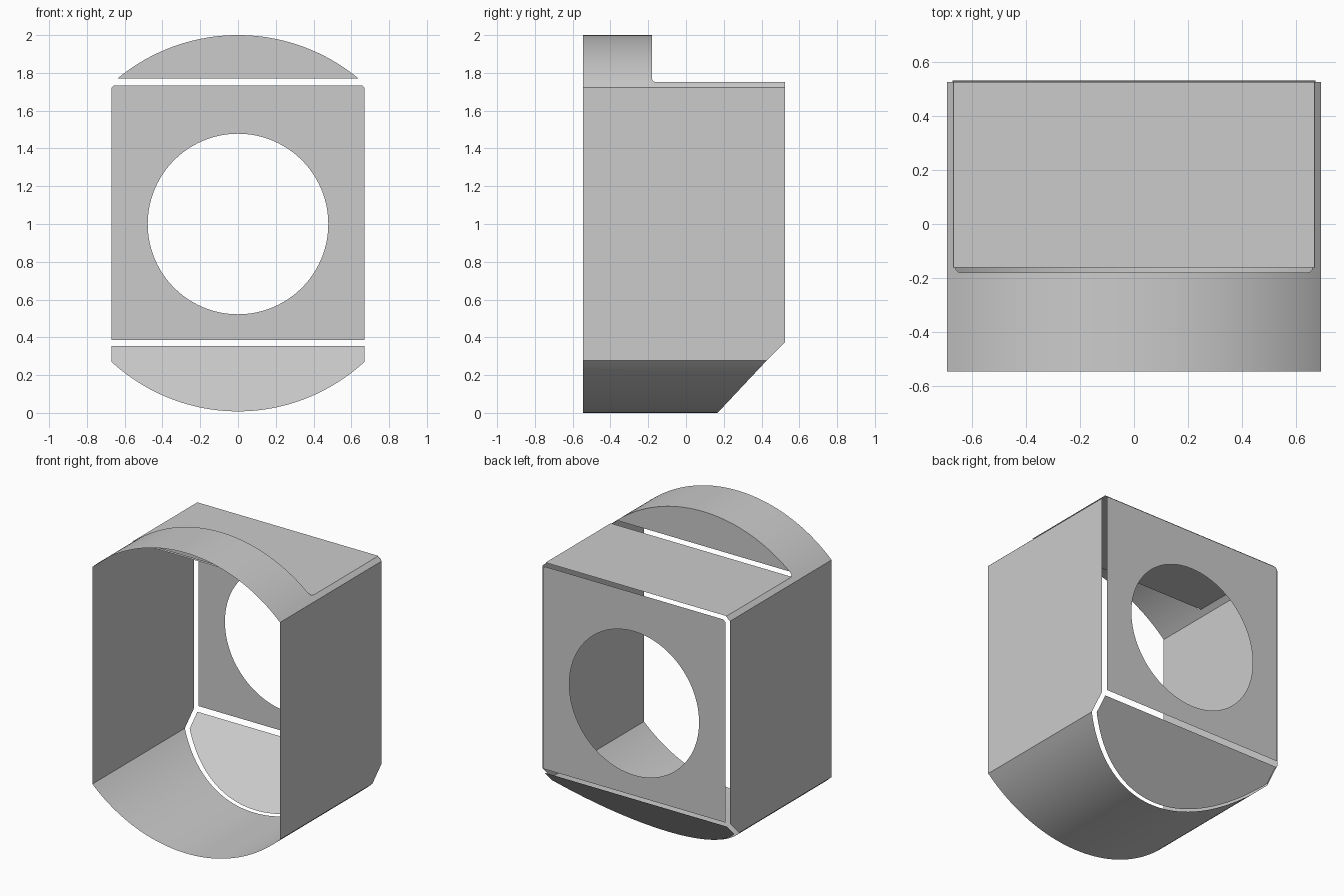
import bpy, bmesh, math
from mathutils import Vector

cube = bpy.data.objects.get("Cube")
if cube:
    bpy.data.objects.remove(cube)

# Main dimensions
R = 1.0                          # radius of the curved floor and roof
HALF_W = 0.691                   # half width across the flat walls
FRONT, BACK = -0.545, 0.545
GAP = 0.02                       # open seam left at each corner
DECK_Z, STEP_Y = 1.751, -0.18
SLOPE = 0.178                    # sloped plate lies on y = z + SLOPE
INNER = HALF_W - GAP
LOW = R - math.sqrt(R * R - HALF_W ** 2)
HIGH = 2 * R - LOW

grey = bpy.data.materials.new("plain grey")
grey.use_nodes = True
COLOUR = (0.6, 0.6, 0.6, 1)
grey.diffuse_color = COLOUR
grey.node_tree.nodes["Principled BSDF"].inputs["Base Color"].default_value = COLOUR


def arc_z(x, top):
    rise = math.sqrt(R * R - x * x)
    return R + rise if top else R - rise


def arc_x(z):
    return math.sqrt(R * R - (z - R) ** 2)


def spread(a, b, n):
    return [a + (b - a) * i / n for i in range(n + 1)]


def add_object(name, bm, outward, smooth=False):
    """Finish a sheet, turning its faces along the outward direction."""
    bmesh.ops.remove_doubles(bm, verts=bm.verts, dist=1e-5)
    bm.normal_update()
    bmesh.ops.reverse_faces(bm, faces=[f for f in bm.faces if f.normal.dot(outward) < 0])
    mesh = bpy.data.meshes.new(name)
    bm.to_mesh(mesh)
    bm.free()
    mesh.materials.append(grey)
    obj = bpy.data.objects.new(name, mesh)
    bpy.context.collection.objects.link(obj)
    if smooth:
        for o in bpy.context.selected_objects:
            o.select_set(False)
        obj.select_set(True)
        bpy.context.view_layer.objects.active = obj
        bpy.ops.object.shade_smooth_by_angle(angle=math.radians(20))
    return obj


def sheet(name, outline, outward):
    bm = bmesh.new()
    bm.faces.new([bm.verts.new(p) for p in outline])
    return add_object(name, bm, Vector(outward))


def curved_sheet(name, xs, top, back_y):
    """Part of the cylinder running from the front to a back edge rule."""
    bm = bmesh.new()
    rows = []
    for x in xs:
        z = arc_z(x, top)
        rows.append((bm.verts.new((x, FRONT, z)), bm.verts.new((x, back_y(x, z), z))))
    for a, b in zip(rows, rows[1:]):
        bm.faces.new((a[0], b[0], b[1], a[1]))
    return add_object(name, bm, Vector((0, 0, 1 if top else -1)), True)


# Curved floor, ending along the sloped plate
def floor_back(x, z):
    return z + SLOPE - 0.011 - 0.017 * z / LOW


curved_floor = curved_sheet("curved_floor", spread(-HALF_W, HALF_W, 64), False, floor_back)


# Raised roof, with a small rounded foot where it meets the deck
def roof_back(x, z):
    drop = min(max((DECK_Z + GAP - z) / GAP, 0), 1)
    return STEP_Y + GAP * (1 - math.sqrt(1 - drop * drop))


foot, edge = arc_x(DECK_Z + GAP), arc_x(DECK_Z)
roof_xs = spread(-edge, -foot, 6)[:-1] + spread(-foot, foot, 60) + spread(foot, edge, 6)[1:]
curved_roof = curved_sheet("curved_roof", roof_xs, True, roof_back)

# Side walls and the narrow curved strips along their tops
for side, label in ((1, "left"), (-1, "right")):
    x = side * HALF_W
    cut = SLOPE - GAP * math.sqrt(2)
    sheet(label + "_wall",
          [(x, FRONT, LOW), (x, FRONT, HIGH), (x, BACK - GAP, HIGH),
           (x, BACK - GAP, BACK - GAP - cut), (x, LOW + cut, LOW)], (side, 0, 0))
    curved_sheet(label + "_top_strip", spread(x, side * edge, 4), True,
                 lambda x, z: BACK - GAP)

# Flat deck behind the raised roof
sheet("deck", [(sx * 0.667, y, DECK_Z) for sx, y in
               ((-1, STEP_Y + GAP), (1, STEP_Y + GAP), (1, BACK - GAP), (-1, BACK - GAP))],
      (0, 0, 1))

# Upright segment closing the back of the raised roof
sheet("roof_end_plate",
      [(x, STEP_Y, arc_z(x, True)) for x in spread(-foot, foot, 60)], (0, 1, 0))

# Sloped plate at the lower back
slope_top = 0.353
lower = [(x, arc_z(x, False) + 0.008 + 0.005 * (x / INNER) ** 2)
         for x in spread(-INNER, INNER, 60)]
outline = lower + [(INNER, slope_top), (-INNER, slope_top)]
sheet("sloped_plate", [(x, z + SLOPE, z) for x, z in outline], (0, 1, -1))

# Back plate with a round opening and clipped upper corners
bm = bmesh.new()
bottom, top, clip = 0.385, DECK_Z - GAP + 0.003, 0.014
frame = [(-INNER, bottom), (INNER, bottom), (INNER, top - clip), (INNER - clip, top),
         (clip - INNER, top), (-INNER, top - clip)]
HOLE, STEPS = 0.478, 96
ring = [(HOLE * math.cos(a), R + HOLE * math.sin(a))
        for a in spread(0, 2 * math.pi, STEPS)[:-1]]
for loop in (frame, ring):
    vs = [bm.verts.new((x, BACK, z)) for x, z in loop]
    for a, b in zip(vs, vs[1:] + vs[:1]):
        bm.edges.new((a, b))
bmesh.ops.triangle_fill(bm, use_beauty=True, use_dissolve=False, edges=bm.edges[:],
                        normal=(0, 1, 0))
add_object("back_plate", bm, Vector((0, 1, 0)))
